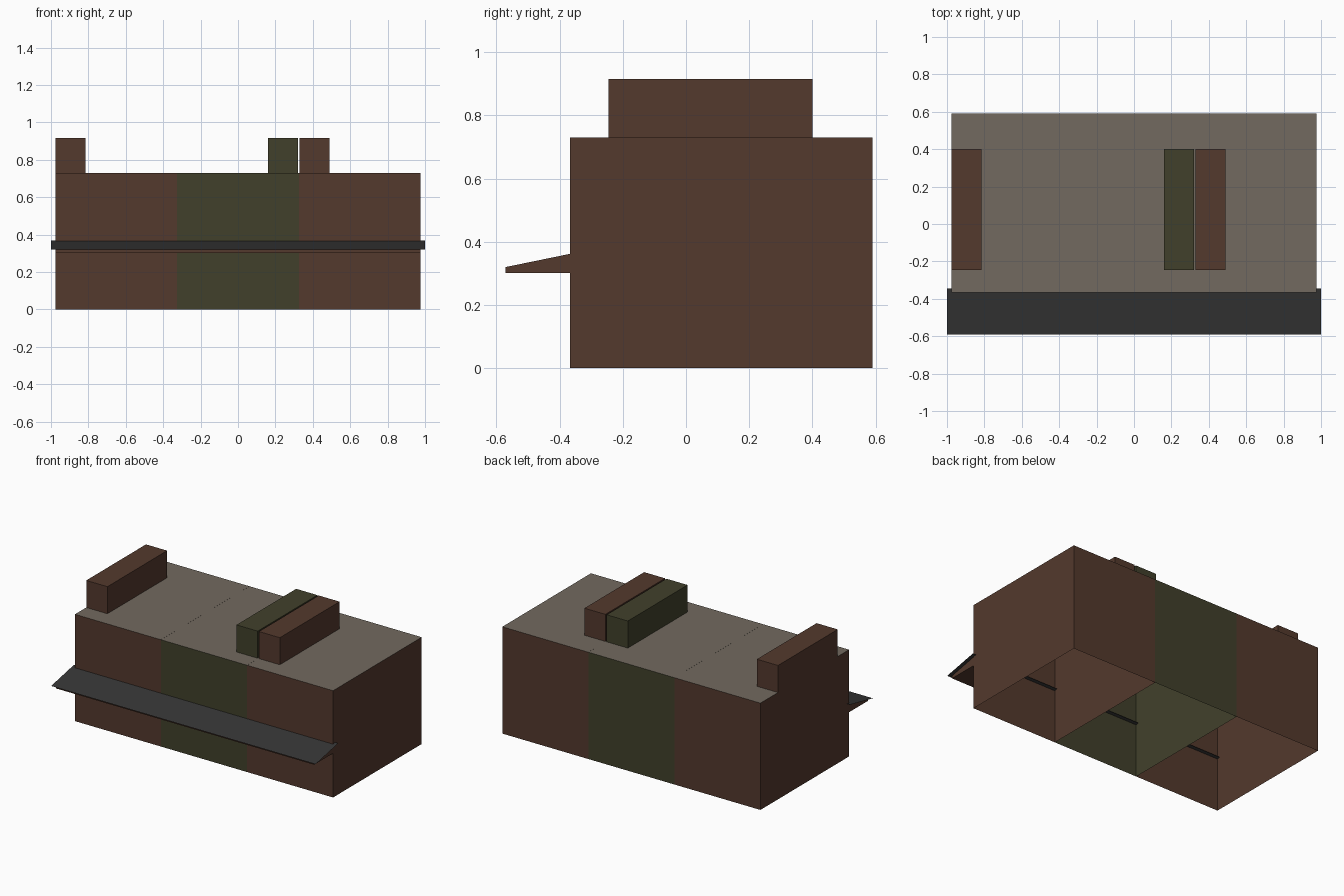
import bpy
import bmesh

if "Cube" in bpy.data.objects:
    bpy.data.objects.remove(bpy.data.objects["Cube"])


def material(name, rgb):
    mat = bpy.data.materials.new(name)
    mat.use_nodes = True
    mat.diffuse_color = (*rgb, 1)
    mat.node_tree.nodes["Principled BSDF"].inputs["Base Color"].default_value = (*rgb, 1)
    return mat


brown = material("brown brick", (0.087, 0.041, 0.026))
green = material("olive green", (0.053, 0.051, 0.024))
stone = material("roof grey", (0.168, 0.144, 0.116))
dark = material("awning charcoal", (0.036, 0.036, 0.036))


def finish(name, bm, mats):
    bmesh.ops.recalc_face_normals(bm, faces=bm.faces)
    mesh = bpy.data.meshes.new(name)
    bm.to_mesh(mesh)
    bm.free()
    for mat in mats:
        mesh.materials.append(mat)
    obj = bpy.data.objects.new(name, mesh)
    bpy.context.collection.objects.link(obj)
    return obj


def extrude_profile(name, profile, x0, x1, mats, open_bottom=False):
    """Sweep a closed (y, z) profile along x; upward faces take the last material."""
    bm = bmesh.new()
    face = bm.faces.new([bm.verts.new((x0, y, z)) for y, z in profile])
    new = bmesh.ops.extrude_face_region(bm, geom=[face], use_keep_orig=True)["geom"]
    moved = [g for g in new if isinstance(g, bmesh.types.BMVert)]
    bmesh.ops.translate(bm, verts=moved, vec=(x1 - x0, 0, 0))
    bmesh.ops.recalc_face_normals(bm, faces=bm.faces)
    bm.normal_update()
    for f in bm.faces:
        f.material_index = len(mats) - 1 if f.normal.z > 0.9 else 0
    if open_bottom:
        floor = [f for f in bm.faces if f.normal.z < -0.9]
        bmesh.ops.delete(bm, geom=floor, context="FACES_ONLY")
    return finish(name, bm, mats)


def rectangle(y0, y1, z0, z1):
    return [(y0, z0), (y1, z0), (y1, z1), (y0, z1)]


# Three hollow shop bays, open underneath, with grey roofs
HALF, BAY, ROOF = 0.976, 0.326, 0.73
FRONT, BACK = -0.367, 0.59
GAP = 0.0005
bays = [("right_bay", -HALF, -BAY, brown),
        ("middle_bay", -BAY + GAP, BAY - GAP, green),
        ("left_bay", BAY, HALF, brown)]
for name, x0, x1, wall in bays:
    extrude_profile(name, rectangle(FRONT, BACK, 0, ROOF), x0, x1,
                    [wall, stone], open_bottom=True)

# Long chimney blocks on the roof
chimneys = [("right_chimney", -HALF, -0.816, brown),
            ("middle_chimney", 0.16, 0.32, green),
            ("left_chimney", 0.33, 0.488, brown)]
for name, x0, x1, mat in chimneys:
    extrude_profile(name, rectangle(-0.245, 0.4, ROOF, 0.915), x0, x1, [mat])

# Tapered ledge along the front
wedge = [(FRONT, 0.302), (-0.572, 0.302), (-0.572, 0.32), (FRONT, 0.362)]
extrude_profile("awning_ledge", wedge, -HALF, HALF, [brown])

# Thin sloping awning sheet that passes just through the front wall
bm = bmesh.new()
corners = [(-1, -0.59, 0.319), (1, -0.59, 0.319), (1, -0.345, 0.369), (-1, -0.345, 0.369)]
bm.faces.new([bm.verts.new(c) for c in corners])
finish("awning_sheet", bm, [dark])
